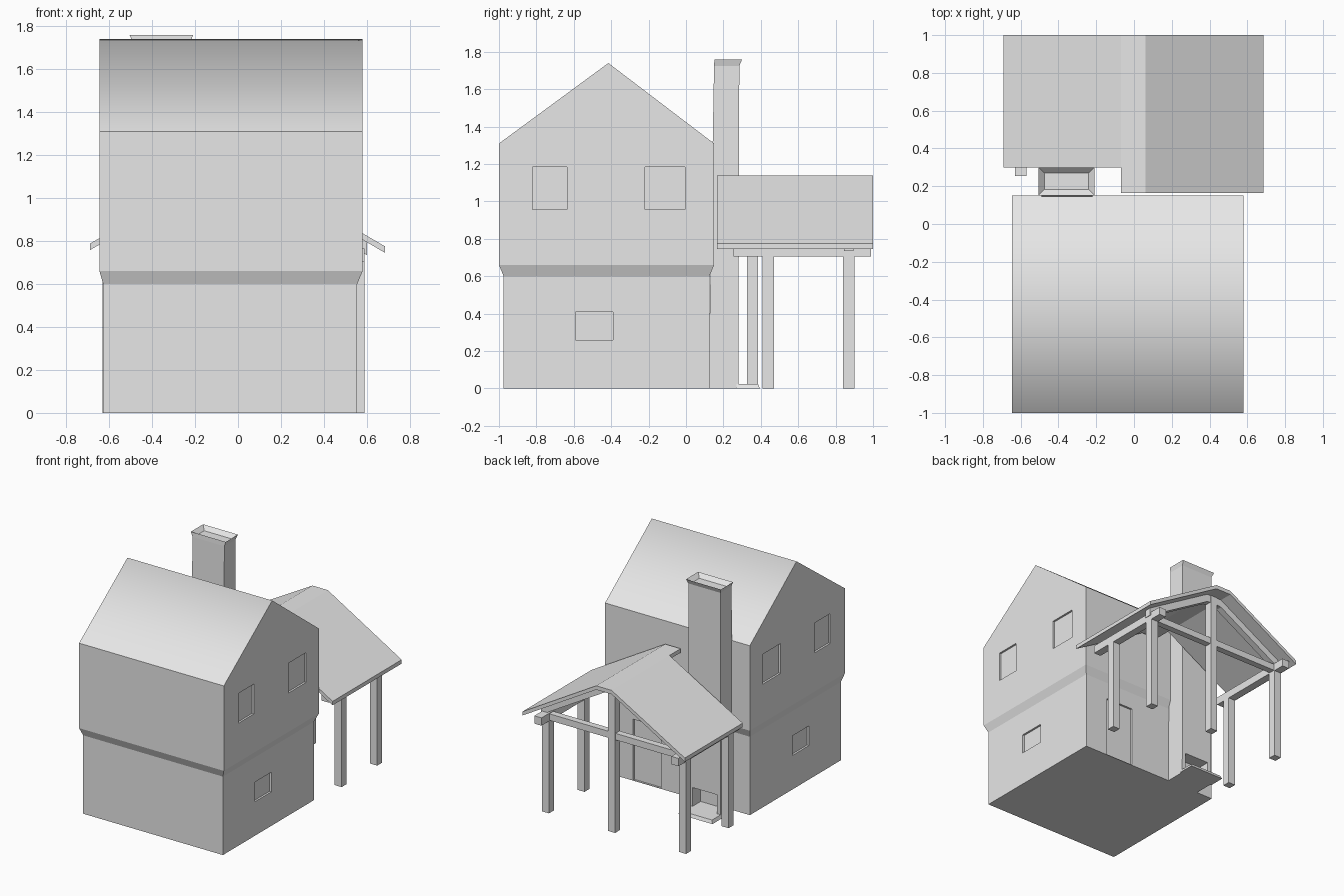
import bpy, bmesh

old = bpy.data.objects.get("Cube")
if old:
    bpy.data.objects.remove(old, do_unlink=True)

GREY = (0.8, 0.8, 0.8, 1)
plaster = bpy.data.materials.new("plain_grey")
plaster.use_nodes = True
plaster.diffuse_color = GREY
plaster.node_tree.nodes["Principled BSDF"].inputs["Base Color"].default_value = GREY


def finish(name, bm):
    bmesh.ops.recalc_face_normals(bm, faces=bm.faces)
    mesh = bpy.data.meshes.new(name)
    bm.to_mesh(mesh)
    bm.free()
    mesh.materials.append(plaster)
    obj = bpy.data.objects.new(name, mesh)
    bpy.context.collection.objects.link(obj)
    return obj


def loft(name, rings):
    """Closed skin through rectangles given as x0, x1, y0, y1, z."""
    bm = bmesh.new()
    loops = [[bm.verts.new(p) for p in ((a, c, z), (b, c, z), (b, d, z), (a, d, z))]
             for a, b, c, d, z in rings]
    for low, high in zip(loops, loops[1:]):
        for i in range(4):
            j = (i + 1) % 4
            bm.faces.new((low[i], low[j], high[j], high[i]))
    bm.faces.new(loops[0])
    bm.faces.new(loops[-1])
    return finish(name, bm)


def box(name, x0, x1, y0, y1, z0, z1):
    return loft(name, [(x0, x1, y0, y1, z0), (x0, x1, y0, y1, z1)])


def prism(name, profile, y0, y1):
    """Extrude an x-z outline along y."""
    bm = bmesh.new()
    face = bm.faces.new([bm.verts.new((x, y0, z)) for x, z in profile])
    new = bmesh.ops.extrude_face_region(bm, geom=[face])["geom"]
    bmesh.ops.translate(bm, vec=(0, y1 - y0, 0),
                        verts=[v for v in new if isinstance(v, bmesh.types.BMVert)])
    return finish(name, bm)


def carve(target, *size):
    """Cut a box-shaped recess and discard the cutter."""
    cutter = box("recess_cutter", *size)
    cutter.hide_render = True
    mod = target.modifiers.new("recess", "BOOLEAN")
    mod.operation = "DIFFERENCE"
    mod.solver = "EXACT"
    mod.object = cutter
    bpy.context.view_layer.objects.active = target
    bpy.ops.object.modifier_apply(modifier=mod.name)
    bpy.data.objects.remove(cutter, do_unlink=True)


# House: lower storey, overhanging upper storey, gabled top
LEFT, RIGHT, FRONT, BACK = -0.645, 0.58, -1.0, 0.15
LOW_LEFT, LOW_RIGHT, LOW_FRONT, LOW_BACK = -0.628, 0.555, -0.975, 0.125
house = loft("house", [(LOW_LEFT, LOW_RIGHT, LOW_FRONT, LOW_BACK, 0),
                       (LOW_LEFT, LOW_RIGHT, LOW_FRONT, LOW_BACK, 0.6),
                       (LEFT, RIGHT, FRONT, BACK, 0.66),
                       (LEFT, RIGHT, FRONT, BACK, 1.31)])
bm = bmesh.new()
bm.from_mesh(house.data)
top = max(bm.faces, key=lambda f: f.calc_center_median().z)
sides = [e for e in top.edges if abs(e.verts[0].co.x - e.verts[1].co.x) < 0.01]
cut = bmesh.ops.subdivide_edges(bm, edges=sides, cuts=1)
for v in cut["geom_inner"]:
    if isinstance(v, bmesh.types.BMVert):
        v.co.y, v.co.z = -0.415, 1.74
bmesh.ops.recalc_face_normals(bm, faces=bm.faces)
bm.to_mesh(house.data)
bm.free()

# Recessed windows on both gables, and the door
DEPTH = 0.015
for y0, y1, z0, z1, xl, xr in ((-0.82, -0.635, 0.957, 1.185, LEFT, RIGHT),
                               (-0.22, -0.005, 0.957, 1.185, LEFT, RIGHT),
                               (-0.59, -0.39, 0.26, 0.41, LOW_LEFT, LOW_RIGHT)):
    carve(house, xl - 0.1, xl + DEPTH, y0, y1, z0, z1)
    carve(house, xr - DEPTH, xr + 0.1, y0, y1, z0, z1)
carve(house, 0.124, 0.36, LOW_BACK - DEPTH, 0.3, 0.004, 0.47)

# Soft ridge, every other edge sharp
bm = bmesh.new()
bm.from_mesh(house.data)
for f in bm.faces:
    f.smooth = f.normal.z > 0.5 and f.calc_center_median().z > 1.31
for e in bm.edges:
    e.smooth = all(f.smooth for f in e.link_faces)
bm.to_mesh(house.data)
bm.free()

# Chimney with flared, hollowed cap, fire opening and hearth
chimney = loft("chimney", [(-0.49, -0.22, 0.12, 0.28, 0),
                           (-0.49, -0.22, 0.15, 0.285, 1.725),
                           (-0.505, -0.21, 0.152, 0.3, 1.76),
                           (-0.475, -0.24, 0.182, 0.27, 1.73)])
carve(chimney, -0.46, -0.25, 0.18, 0.4, 0.025, 0.17)
loft("hearth", [(-0.5, -0.21, 0.27, 0.395, 0), (-0.49, -0.22, 0.27, 0.385, 0.025)])

# Porch roof: the left slope stops short of the chimney
SLAB = 0.03


def slab(name, upper, y0):
    prism(name, upper + [(x, z - SLAB) for x, z in reversed(upper)], y0, 1.0)


slab("porch_roof_right", [(-0.07, 1.14), (0.06, 1.14), (0.685, 0.775)], 0.165)
slab("porch_roof_left", [(-0.69, 0.788), (-0.07, 1.14)], 0.3)

# Porch frame: posts, side beams, tie beam, rafters
W = 0.03
for name, x, y, height in (("post_left_back", -0.6, 0.87, 0.71),
                           ("post_left_inner", -0.6, 0.355, 0.71),
                           ("post_right_back", 0.56, 0.87, 0.71),
                           ("post_right_inner", 0.56, 0.44, 0.71),
                           ("king_post", 0, 0.87, 1.11)):
    box(name, x - W, x + W, y - W, y + W, 0, height)
for name, x in (("side_beam_left", -0.6), ("side_beam_right", 0.56)):
    box(name, x - W, x + W, 0.255, 0.99, 0.705, 0.765)
box("tie_beam", -0.6, 0.56, 0.845, 0.895, 0.71, 0.76)
for name, foot, head in (("rafter_left", (-0.62, 0.798), (-0.07, 1.11)),
                         ("rafter_right", (0.6, 0.795), (0.06, 1.11))):
    prism(name, [foot, head, (0, 1.11), (0, 1.06), (head[0], 1.05),
                 (foot[0], foot[1] - 0.06)], 0.845, 0.895)
